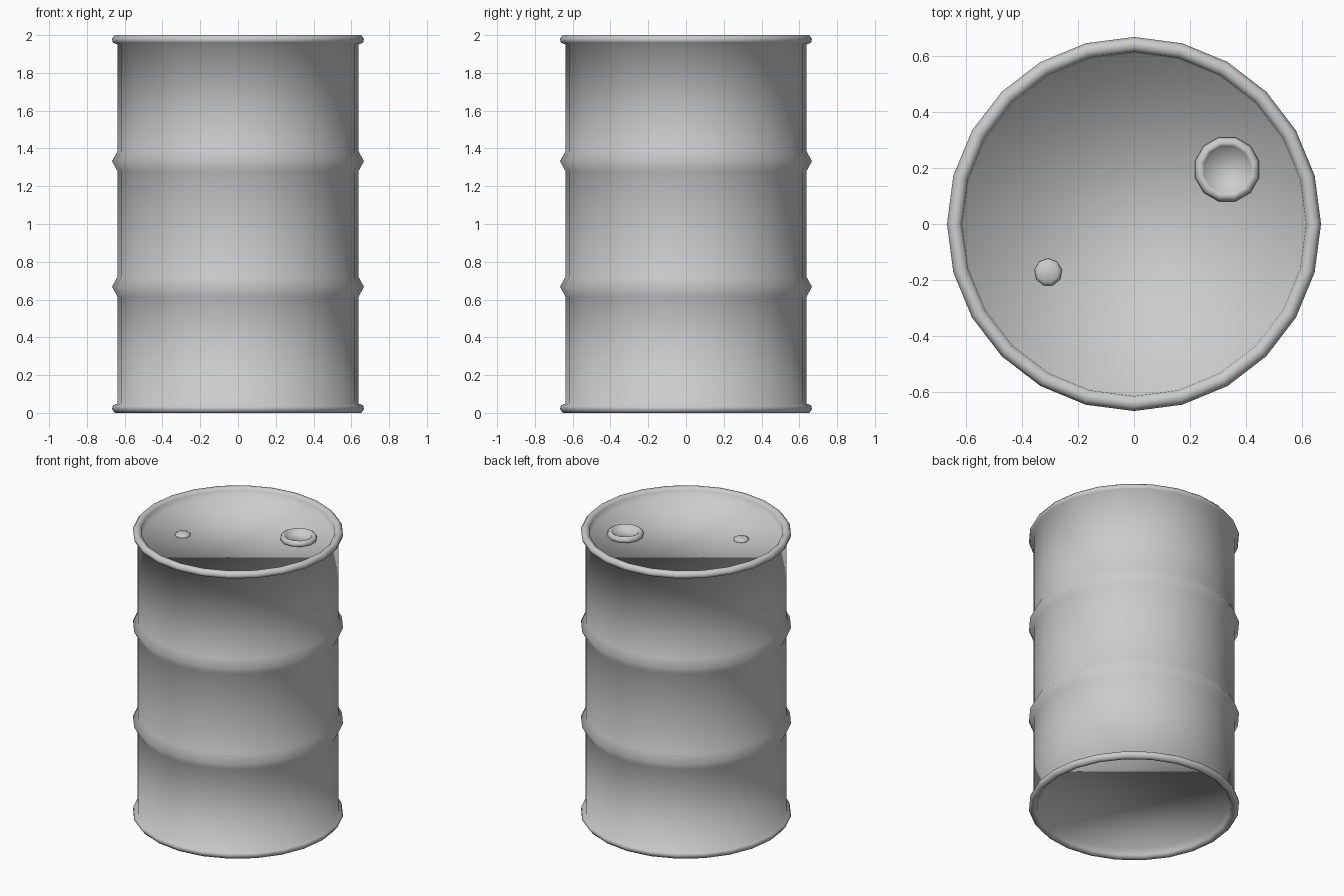
import bpy, bmesh
from math import cos, sin, tau

if "Cube" in bpy.data.objects:
    bpy.data.objects.remove(bpy.data.objects["Cube"])


def lathe(name, profile, sides, x=0.0, y=0.0, turn=0.0):
    """Revolve an (r, z) profile, ordered bottom to top, and cap both ends."""
    bm = bmesh.new()
    loops = []
    for r, z in profile:
        loops.append([bm.verts.new((x + r * cos(turn + tau * i / sides),
                                    y + r * sin(turn + tau * i / sides), z))
                      for i in range(sides)])
    for a, b in zip(loops, loops[1:]):
        for i in range(sides):
            j = (i + 1) % sides
            bm.faces.new((a[i], a[j], b[j], b[i]))
    bm.faces.new(loops[0][::-1])
    bm.faces.new(loops[-1])
    for f in bm.faces:
        f.smooth = True
    mesh = bpy.data.meshes.new(name)
    bm.to_mesh(mesh)
    bm.free()
    obj = bpy.data.objects.new(name, mesh)
    bpy.context.collection.objects.link(obj)
    return obj


BODY, OUTER, LID = 0.638, 0.667, 1.94

# Upper half of the drum: wall, hoop, rolled rim and recessed lid
half = [(BODY, 1.28), (OUTER, 1.333), (BODY, 1.385),
        (BODY, 1.95), (0.662, 1.96), (OUTER, 1.98), (0.652, 2.0),
        (0.63, 2.0), (0.614, 1.985), (0.608, LID)]
# Lower half mirrors the upper one
lathe("drum_body", [(r, 2 - z) for r, z in reversed(half)] + half, 24)

# Large filler opening with a raised ring
lathe("filler_ring", [(0.113, LID - 0.005), (0.118, 1.952), (0.112, 1.967),
                      (0.098, 1.975), (0.085, 1.968), (0.078, 1.95)],
      12, 0.332, 0.195, tau / 24)

# Small vent plug
lathe("vent_plug", [(0.05, LID - 0.005), (0.049, 1.948), (0.036, 1.957)],
      9, -0.306, -0.172, tau / 36)
